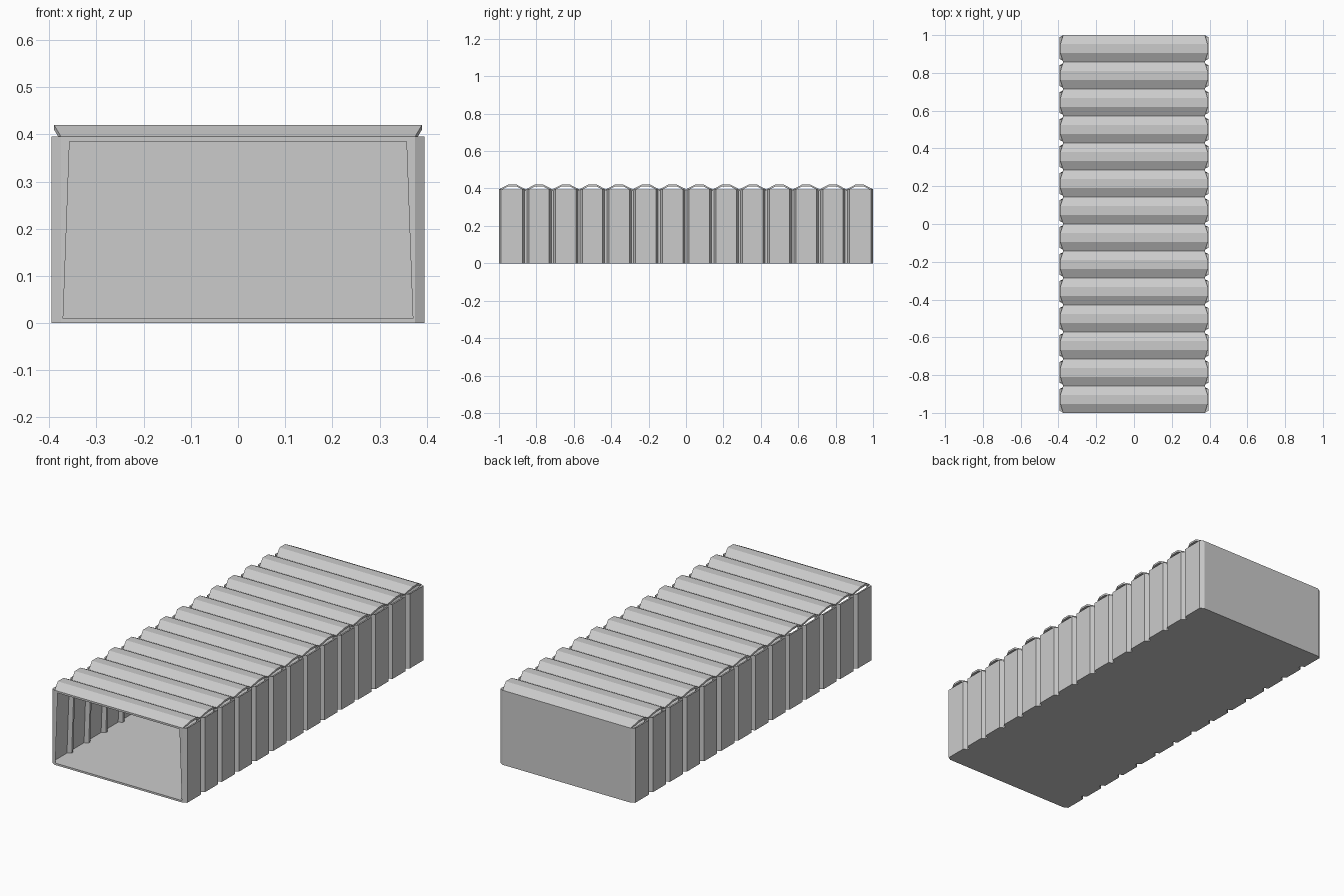
import bpy

if "Cube" in bpy.data.objects:
    bpy.data.objects.remove(bpy.data.objects["Cube"])

RIBS = 14
PITCH = 2 / RIBS
X_IN, X_OUT = 0.375, 0.395      # groove and rib half-widths
Z_WALL, Z_TOP = 0.395, 0.42     # wall top and roof crest heights


def make_object(name, verts, faces):
    mesh = bpy.data.meshes.new(name)
    mesh.from_pydata(verts, [], faces)
    mesh.update()
    obj = bpy.data.objects.new(name, mesh)
    bpy.context.collection.objects.link(obj)
    return obj


def loft_panel(name, sections):
    """Skin a list of four-point cross-sections and cap both ends."""
    verts = [p for s in sections for p in s]
    faces = [(3, 2, 1, 0)]
    for i in range(len(sections) - 1):
        a, b = 4 * i, 4 * i + 4
        for k in range(4):
            n = (k + 1) % 4
            faces.append((a + k, a + n, b + n, b + k))
    e = 4 * (len(sections) - 1)
    faces.append((e, e + 1, e + 2, e + 3))
    obj = make_object(name, verts, faces)
    import_bm(obj)
    return obj


def import_bm(obj):
    """Make all normals face outward."""
    import bmesh
    bm = bmesh.new()
    bm.from_mesh(obj.data)
    bmesh.ops.recalc_face_normals(bm, faces=bm.faces)
    bm.to_mesh(obj.data)
    bm.free()


# Plan profile of the side corrugation: (y, half-width)
plan = [(-1, X_IN), (-0.988, X_OUT)]
for i in range(1, RIBS):
    g = -1 + i * PITCH
    plan += [(g - 0.017, X_OUT), (g - 0.006, X_IN),
             (g + 0.006, X_IN), (g + 0.017, X_OUT)]
plan += [(0.988, X_OUT), (1, X_IN)]

# Corrugated side walls, thicker toward the top
for side, name in ((-1, "left_wall"), (1, "right_wall")):
    loft_panel(name, [[(side * x, y, 0), (side * x, y, Z_WALL),
                       (side * (x - 0.018), y, Z_WALL - 0.008),
                       (side * (x - 0.004), y, 0)] for y, x in plan])

# Floor following the same plan outline
loft_panel("floor", [[(-x + 0.002, y, 0), (x - 0.002, y, 0),
                      (x - 0.003, y, 0.01), (-x + 0.003, y, 0.01)]
                     for y, x in plan])

# Roof profile: trapezoid ribs in thirds, (y, half-width, z)
roof = []
for i in range(RIBS):
    y0 = -1 + i * PITCH
    roof += [(y0, X_IN, Z_WALL), (y0 + PITCH / 3, 0.39, Z_TOP),
             (y0 + 2 * PITCH / 3, 0.39, Z_TOP)]
roof.append((1, X_IN, Z_WALL))

# Corrugated roof sheet
loft_panel("roof", [[(-x, y, z - 0.01), (x, y, z - 0.01), (x, y, z), (-x, y, z)]
                    for y, x, z in roof])

# Flat closed back wall
loft_panel("back_wall", [[(-X_IN, y, 0), (X_IN, y, 0),
                          (X_IN, y, Z_WALL), (-X_IN, y, Z_WALL)]
                         for y in (0.99, 1.0)])
